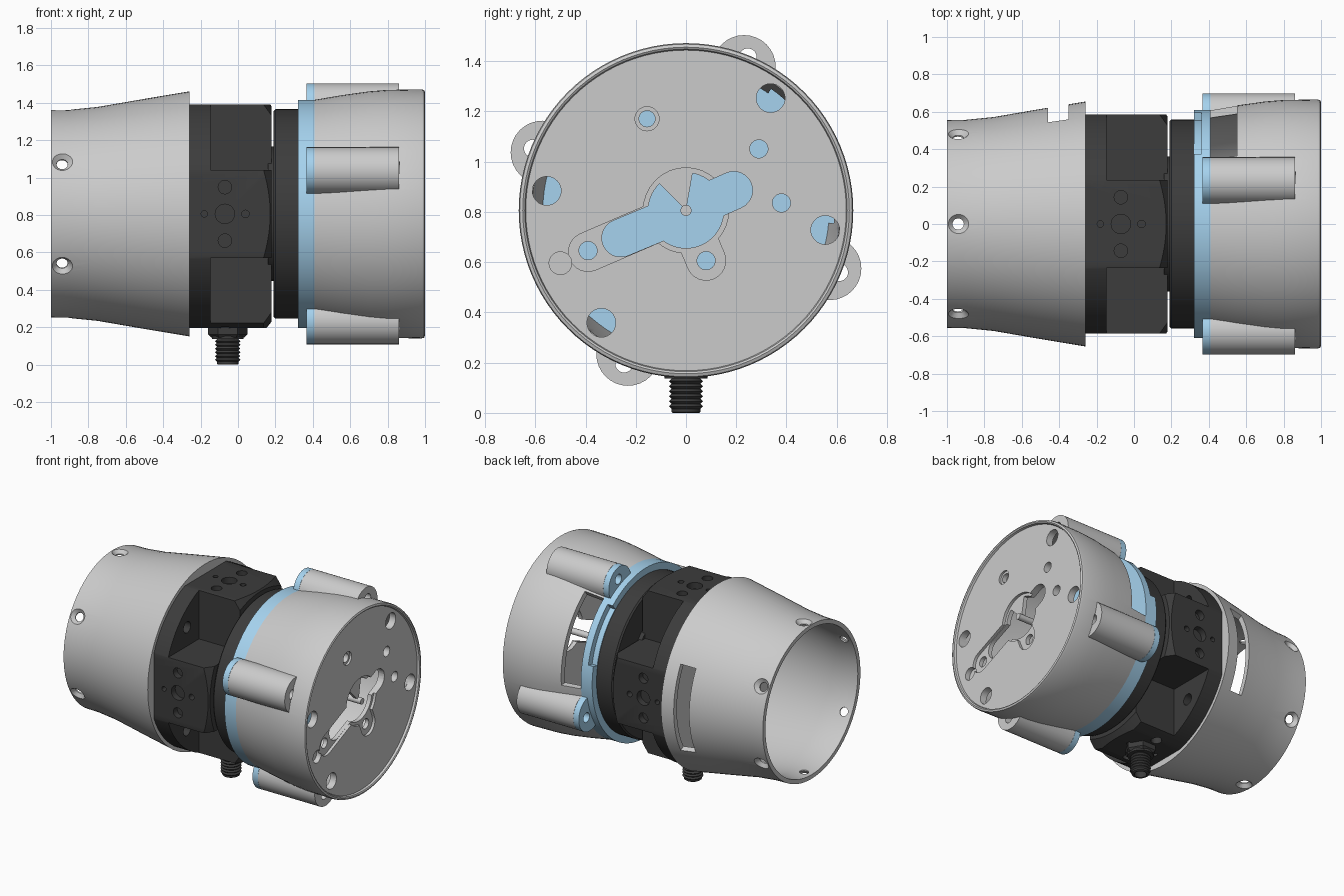
import bpy, bmesh
from math import sin, cos, pi, radians
from mathutils import Matrix, Vector

if "Cube" in bpy.data.objects:
    bpy.data.objects.remove(bpy.data.objects["Cube"])

AXIS_Z = 0.806   # height of the main axis; parts are built around z=0 then lifted


def material(name, rgb):
    m = bpy.data.materials.new(name)
    m.diffuse_color = (*rgb, 1)
    m.use_nodes = True
    m.node_tree.nodes["Principled BSDF"].inputs["Base Color"].default_value = m.diffuse_color
    return m


DARK = material("dark_metal", (0.045, 0.045, 0.045))
BLUE = material("blue_plate", (0.38, 0.65, 0.86))


def finish(bm, name, mat=None):
    bmesh.ops.remove_doubles(bm, verts=bm.verts, dist=1e-5)
    bmesh.ops.recalc_face_normals(bm, faces=bm.faces)
    me = bpy.data.meshes.new(name)
    bm.to_mesh(me)
    bm.free()
    ob = bpy.data.objects.new(name, me)
    bpy.context.collection.objects.link(ob)
    if mat:
        me.materials.append(mat)
    return ob


def lathe(name, pts, mat=None, closed=False, seg=96, matrix=None):
    """Revolve (x, r) points around the x axis."""
    bm = bmesh.new()
    vs = [bm.verts.new((x, 0, r)) for x, r in pts]
    es = [bm.edges.new(p) for p in zip(vs, vs[1:])]
    if closed:
        es.append(bm.edges.new((vs[-1], vs[0])))
    bmesh.ops.spin(bm, geom=vs + es, cent=(0, 0, 0), axis=(1, 0, 0),
                   angle=2 * pi, steps=seg)
    if matrix:
        bm.transform(matrix)
    return finish(bm, name, mat)


def prism(name, outline, x0, x1, mat=None):
    """Extrude a (y, z) outline along x."""
    bm = bmesh.new()
    f = bm.faces.new([bm.verts.new((x0, y, z)) for y, z in outline])
    ext = bmesh.ops.extrude_face_region(bm, geom=[f])["geom"]
    bmesh.ops.translate(bm, vec=(x1 - x0, 0, 0),
                        verts=[v for v in ext if isinstance(v, bmesh.types.BMVert)])
    return finish(bm, name, mat)


def rod(name, p, q, r, r2=None, mat=None, seg=32):
    p, q = Vector(p), Vector(q)
    bm = bmesh.new()
    rot = (q - p).to_track_quat('Z', 'Y').to_matrix().to_4x4()
    bmesh.ops.create_cone(bm, cap_ends=True, segments=seg, radius1=r,
                          radius2=r if r2 is None else r2, depth=(q - p).length,
                          matrix=Matrix.Translation((p + q) / 2) @ rot)
    return finish(bm, name, mat)


def xrod(y, z, r, x0, x1, mat=None, name="cutter"):
    return rod(name, (x0, y, z), (x1, y, z), r, mat=mat)


def box(x0, x1, y0, y1, z0, z1):
    return prism("cutter", [(y0, z0), (y1, z0), (y1, z1), (y0, z1)], x0, x1)


def polar(r, deg):
    return r * cos(radians(deg)), r * sin(radians(deg))


def sector(r0, r1, a0, a1, x0, x1, n=24):
    arc = [a0 + (a1 - a0) * i / n for i in range(n + 1)]
    inner = [polar(r0, a) for a in reversed(arc)] if r0 else [(0, 0)]
    return prism("cutter", [polar(r1, a) for a in arc] + inner, x0, x1)


def capsule(p, q, r, x0, x1):
    p, q = Vector(p), Vector(q)
    a = -Vector((1, 0)).angle_signed(q - p) * 180 / pi
    pts = [q + Vector(polar(r, a - 90 + 15 * i)) for i in range(13)]
    pts += [p + Vector(polar(r, a + 90 + 15 * i)) for i in range(13)]
    return prism("cutter", pts, x0, x1)


def boolean(ob, tools, op='DIFFERENCE'):
    bpy.context.view_layer.objects.active = ob
    for t in tools:
        m = ob.modifiers.new("bool", 'BOOLEAN')
        m.operation, m.solver, m.object = op, 'EXACT', t
        bpy.ops.object.modifier_apply(modifier=m.name)
        bpy.data.objects.remove(t)


# Flared rear shell: open tube closed by a web, six countersunk holes, one slot
shell = lathe("rear_shell", [(-.262, 0), (-.262, .62), (-.26, .655), (-.5, .615), (-.75, .572), (-.9, .557),
                             (-1, .555), (-1, .525), (-.88, .52), (-.75, .537), (-.5, .58), (-.3, .612),
                             (-.3, 0)])
tools = [sector(.4, .8, -29, 29, -.46, -.35)]
for k in range(6):
    d = Vector((0, *polar(1, 90 + 60 * k)))
    c = Vector((-.94, 0, 0))
    tools += [rod("cutter", c + d * .45, c + d * .65, .03),
              rod("cutter", c + d * .525, c + d * .565, .025, .062)]
boolean(shell, tools)

# Dark centre body: round with four flats, corner notches and mounting holes
body = lathe("centre_body", [(-.26, 0), (-.26, .63), (.137, .63), (.18, .575), (.18, 0)], DARK)
boolean(body, [box(-.5, .5, -.585, .585, -.61, .585)], 'INTERSECT')
tools = []
for sy in (-1, 1):
    for sz in (-1, 1):
        ys, zs = sorted((sy * .235, sy * .8)), sorted((sz * .235, sz * .8))
        tools += [box(-.146, .4, *ys, *zs), xrod(sy * .37, sz * .37, .04, -.4, -.1)]
for k in range(4):
    rot = Matrix.Rotation(k * pi / 2, 3, 'X')
    for x, s, r in ((-.07, 0, .052), (-.07, .143, .036), (-.07, -.143, .036),
                    (-.18, 0, .017), (.04, 0, .02)):
        tools.append(rod("cutter", rot @ Vector((x, -.54, s)), rot @ Vector((x, -.7, s)), r, seg=24))
boolean(body, tools)

# Neck and dark flange disc
xrod(0, 0, .36, .16, .2, DARK, "neck")
lathe("flange_disc", [(.19, 0), (.19, .55), (.2, .56), (.325, .56), (.325, 0)], DARK)

# Threaded cable connector hanging from the body
down = Matrix.Translation((-.055, 0, 0)) @ Matrix.Rotation(pi / 2, 4, 'Y')
lathe("connector_nut", [(.52, 0), (.52, .105), (.645, .105), (.66, .09), (.66, 0)], DARK, seg=6, matrix=down)
thread = [(.64, 0), (.64, .085), (.67, .085), (.67, .058)]
for i in range(6):
    thread += [(.68 + i * .02, .068), (.69 + i * .02, .058)]
thread += [(.802, .058), (.806, .052), (.806, .04), (.76, .04), (.76, 0)]
lathe("connector_thread", thread, DARK, seg=40, matrix=down)

# Blue plate and grey cup share four lugs
LUGS = (68, 158, 248, 338)


def lugs(x0, x1):
    return [xrod(*polar(.617, a), .126, x0, x1) for a in LUGS]


def lug_holes():
    return [xrod(*polar(.658, a), .035, .2, .863) for a in LUGS]


plate = lathe("blue_plate", [(.32, 0), (.32, .61), (.41, .61), (.41, 0)], BLUE)
boolean(plate, lugs(.365, .408), 'UNION')
boolean(plate, [sector(.565, .8, 12, 52, .25, .36)] + lug_holes())

cup = lathe("front_cup", [(.98, 0), (.98, .638), (.995, .642), (1, .65), (.995, .662), (.98, .666), (.8, .663),
                          (.7, .655), (.55, .634), (.41, .61), (.41, .57), (.6, .598), (.93, .615), (.93, 0)])
ears = lugs(.409, .86)
for e in ears:   # keep the lugs out of the cup interior
    boolean(e, [lathe("cutter", [(.3, 0), (.3, .575), (.41, .59), (.6, .615), (.9, .63), (.9, 0)])])
boolean(cup, ears, 'UNION')

# Cup openings: side window, lug bores, face holes, keyed centre slot
tools = [sector(.5, .8, -5, 55, .3, .55)] + lug_holes()
tools += [xrod(*polar(.56, a), .057, .9, 1.1) for a in (53, -8, 233, 172)]
for y, z, r in ((-.39, -.16, .036), (.08, -.2, .036), (.38, .03, .036), (.29, .245, .036), (-.155, .365, .032)):
    tools.append(xrod(y, z, r, .9, 1.1))
tools += [xrod(-.5, -.21, .045, .945, 1.1), xrod(-.155, .365, .048, .965, 1.1),
          xrod(0, 0, .17, .96, 1.1),
          capsule((-.39, -.165), (-.1, -.04), .078, .96, 1.1),
          capsule((.08, -.2), (.03, -.08), .078, .96, 1.1),
          capsule((-.26, -.11), (-.08, -.035), .075, .85, 1.1),
          capsule((.1, .04), (.19, .08), .075, .85, 1.1),
          sector(0, .15, 135, 440, .85, 1.1, 48)]
boolean(cup, tools)
xrod(0, 0, .022, .4, .99, name="centre_pin")

# Lift onto the ground and smooth
for ob in bpy.context.scene.objects:
    ob.location.z = AXIS_Z
    bpy.ops.object.select_all(action='DESELECT')
    ob.select_set(True)
    bpy.context.view_layer.objects.active = ob
    bpy.ops.object.shade_smooth_by_angle(angle=radians(25))
